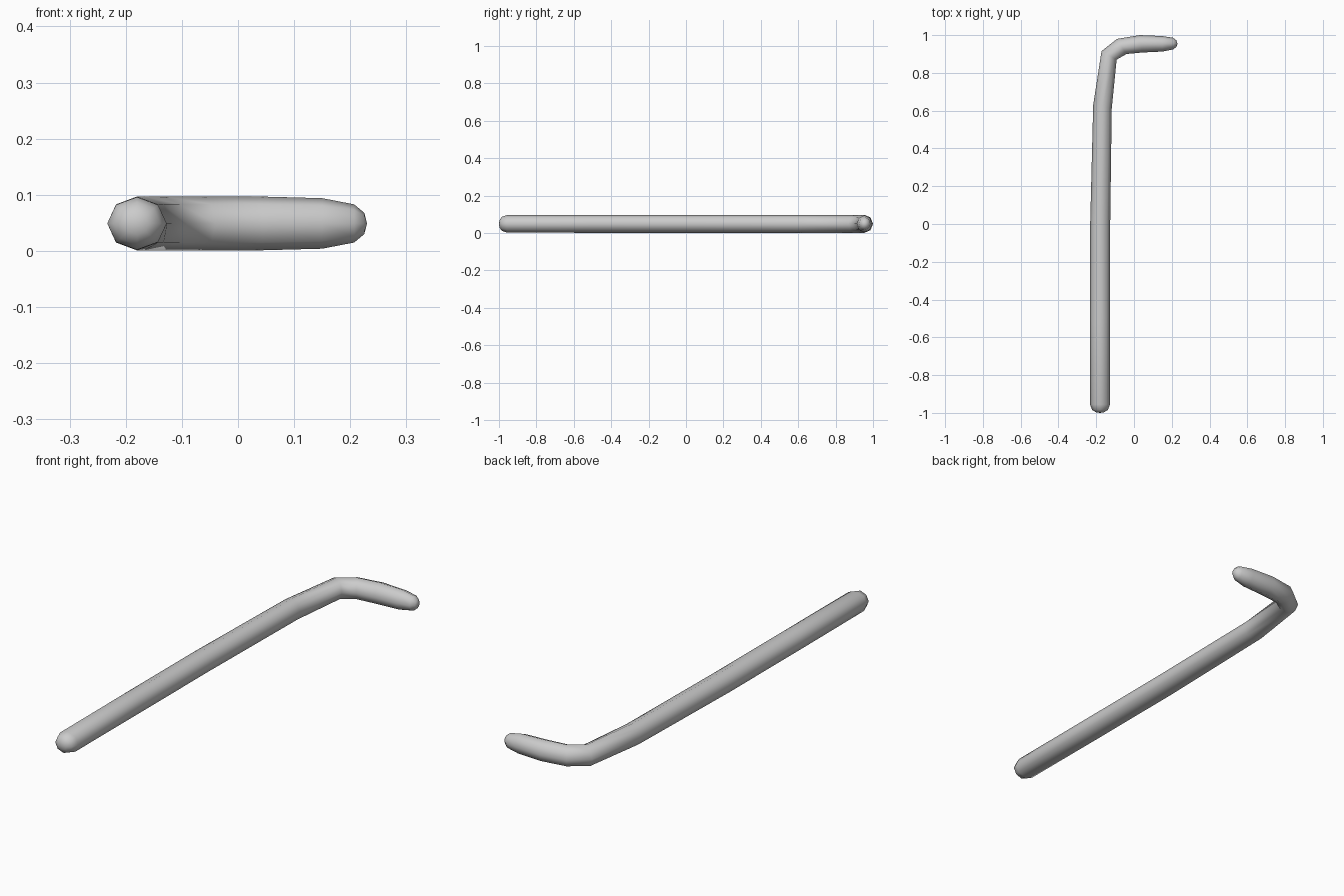
import bpy, bmesh, math
from mathutils import Vector

if "Cube" in bpy.data.objects:
    bpy.data.objects.remove(bpy.data.objects["Cube"])

SIDES = 8
Z = 0.049

# Sections along the bar: outer x, outer y, inner x, inner y, half height
sections = [
    (-0.201, -0.997, -0.159, -0.997, 0.020),
    (-0.222, -0.984, -0.138, -0.984, 0.038),
    (-0.233, -0.955, -0.127, -0.955, 0.047),
    (-0.233, -0.500, -0.127, -0.500, 0.048),
    (-0.232, 0.000, -0.126, 0.000, 0.048),
    (-0.216, 0.630, -0.118, 0.610, 0.048),
    (-0.172, 0.915, -0.092, 0.870, 0.048),
    (-0.090, 0.980, -0.040, 0.900, 0.048),
    (0.030, 1.000, 0.045, 0.908, 0.048),
    (0.150, 0.995, 0.150, 0.913, 0.045),
    (0.207, 0.986, 0.207, 0.924, 0.034),
    (0.225, 0.972, 0.225, 0.938, 0.019),
]


def sweep(name, sections, start_tip, end_tip):
    """Bridge elliptical rings and close both ends with a fan."""
    bm = bmesh.new()
    rings = []
    for ox, oy, ix, iy, h in sections:
        outer, inner = Vector((ox, oy, Z)), Vector((ix, iy, Z))
        mid, half = (outer + inner) / 2, (outer - inner) / 2
        ring = []
        for i in range(SIDES):
            a = math.tau * i / SIDES
            p = mid + half * math.cos(a) + Vector((0, 0, h * math.sin(a)))
            ring.append(bm.verts.new(p))
        rings.append(ring)
    for r, s in zip(rings, rings[1:]):
        for i in range(SIDES):
            j = (i + 1) % SIDES
            bm.faces.new((r[i], r[j], s[j], s[i]))
    for ring, tip in ((rings[0], start_tip), (rings[-1], end_tip)):
        t = bm.verts.new(tip)
        for i in range(SIDES):
            bm.faces.new((ring[i], ring[(i + 1) % SIDES], t))
    bmesh.ops.recalc_face_normals(bm, faces=bm.faces)
    for f in bm.faces:
        f.smooth = True
    mesh = bpy.data.meshes.new(name)
    bm.to_mesh(mesh)
    bm.free()
    obj = bpy.data.objects.new(name, mesh)
    bpy.context.collection.objects.link(obj)
    return obj


# Bent bar with rounded ends
sweep("bent_bar", sections, (-0.18, -1.0, Z), (0.23, 0.955, Z))
